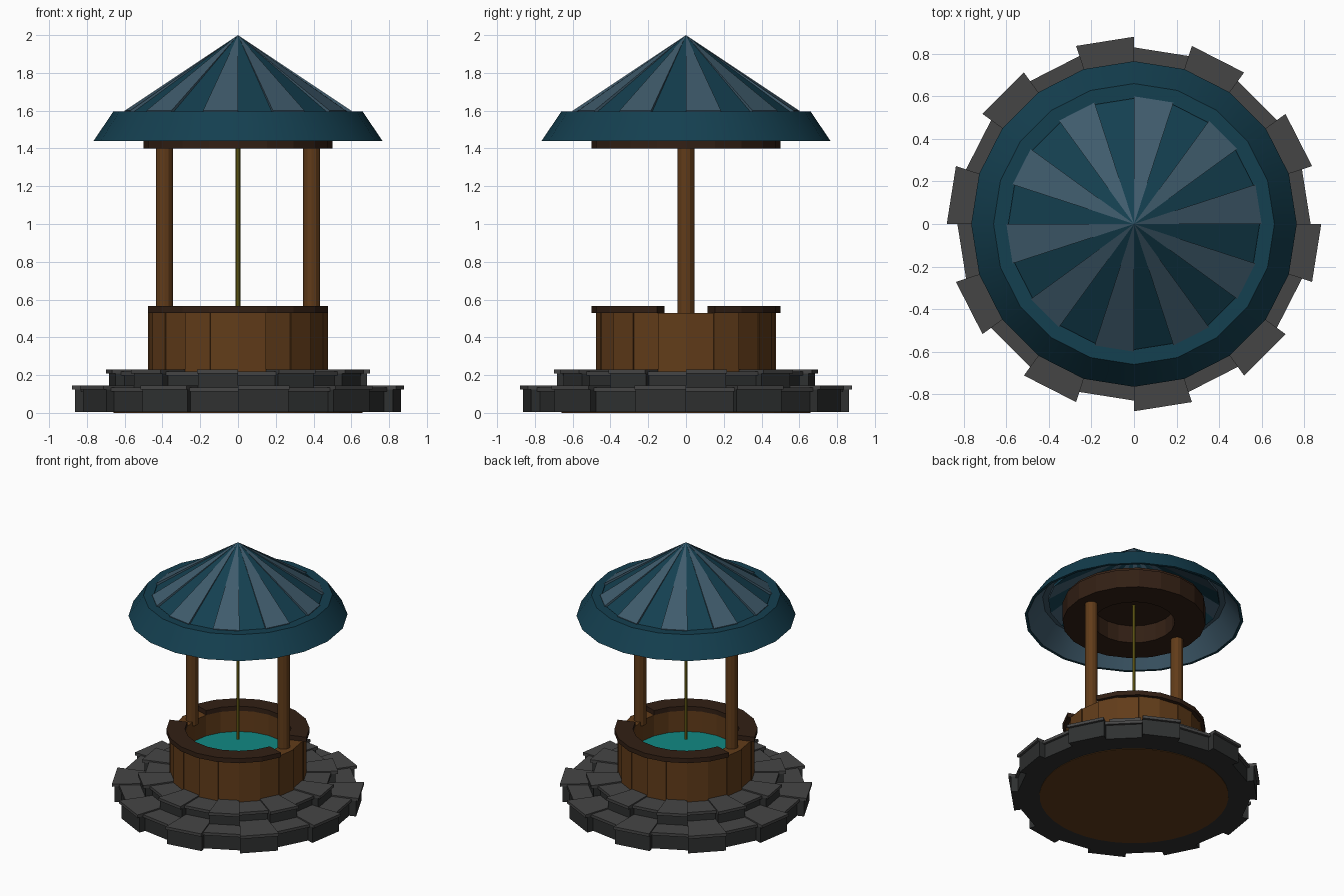
import bpy, bmesh, math

if "Cube" in bpy.data.objects:
    bpy.data.objects.remove(bpy.data.objects["Cube"])

N = 20
STEP = math.tau / N


def material(name, rgb):
    m = bpy.data.materials.new(name)
    m.diffuse_color = (*rgb, 1)
    m.use_nodes = True
    m.node_tree.nodes["Principled BSDF"].inputs["Base Color"].default_value = m.diffuse_color
    return m


WOOD = material("wood", (0.12, 0.045, 0.01))
DARK_WOOD = material("dark_wood", (0.032, 0.014, 0.007))
STONE = material("stone", (0.028, 0.03, 0.03))
STONE_TOP = material("stone_top", (0.06, 0.06, 0.06))
ROOF_DARK = material("roof_dark", (0.007, 0.05, 0.08))
ROOF_LIGHT = material("roof_light", (0.05, 0.105, 0.15))
WATER = material("water", (0.006, 0.25, 0.23))
ROPE = material("rope", (0.17, 0.14, 0.01))


def finish(name, bm, mats):
    bmesh.ops.recalc_face_normals(bm, faces=bm.faces)
    me = bpy.data.meshes.new(name)
    bm.to_mesh(me)
    bm.free()
    for m in mats:
        me.materials.append(m)
    ob = bpy.data.objects.new(name, me)
    bpy.context.collection.objects.link(ob)
    return ob


def sweep(bm, profile, first, count, closed=False, mat=0):
    """Sweep a closed (r, z) profile over `count` segments from segment `first`."""
    steps = count if closed else count + 1
    rings = []
    for i in range(steps):
        a = (first + i) * STEP
        rings.append([bm.verts.new((r * math.cos(a), r * math.sin(a), z)) for r, z in profile])
    n = len(profile)
    for i in range(count):
        a, b = rings[i], rings[(i + 1) % steps]
        for j in range(n):
            k = (j + 1) % n
            bm.faces.new((a[j], b[j], b[k], a[k])).material_index = mat
    if not closed:
        bm.faces.new(rings[0]).material_index = mat
        bm.faces.new(rings[-1]).material_index = mat


def box(r0, r1, z0, z1):
    return [(r0, z0), (r1, z0), (r1, z1), (r0, z1)]


def cylinder(name, r, z0, z1, sides, mat, x=0):
    bm = bmesh.new()
    bmesh.ops.create_cone(bm, cap_ends=True, segments=sides, radius1=r, radius2=r, depth=z1 - z0)
    bmesh.ops.translate(bm, verts=bm.verts, vec=(x, 0, (z0 + z1) / 2))
    return finish(name, bm, [mat])


# Two tiers of stones, alternately proud and set back, with overhanging caps
def stone_tier(name, inner, outer, z0, z1, parity):
    bm = bmesh.new()
    for k in range(N):
        proud = k % 2 == parity
        r = outer if proud else outer - 0.05
        top = z1 if proud else z1 - 0.01
        sweep(bm, box(inner, r - 0.018, z0, top - 0.022), k, 1)
        sweep(bm, box(inner, r, top - 0.022, top), k, 1, mat=1)
    finish(name, bm, [STONE, STONE_TOP])


stone_tier("lower_stones", 0.58, 0.88, 0.004, 0.145, 1)
stone_tier("upper_stones", 0.44, 0.70, 0.12, 0.23, 0)
cylinder("floor", 0.66, 0, 0.02, 40, WOOD)

# Wall of planks
bm = bmesh.new()
for k in range(N):
    sweep(bm, box(0.37, 0.477 if k % 2 else 0.47, 0.02, 0.53), k, 1)
finish("plank_wall", bm, [WOOD])

# Ledge in two arcs, open at the posts
bm = bmesh.new()
for first in (1, 11):
    sweep(bm, box(0.37, 0.5, 0.53, 0.565), first, 8)
finish("ledge", bm, [DARK_WOOD])

# Water, rope and posts
cylinder("water", 0.375, 0.34, 0.37, N, WATER)
cylinder("rope", 0.012, 0.485, 1.54, 8, ROPE)
for side, x in (("left", -0.39), ("right", 0.39)):
    cylinder(side + "_post", 0.045, 0.5, 1.42, 12, WOOD, x)

# Ceiling ring with closed recess
bm = bmesh.new()
sweep(bm, box(0.285, 0.5, 1.4, 1.54), 0, N, closed=True)
finish("ceiling_ring", bm, [DARK_WOOD])
cylinder("ceiling_lid", 0.49, 1.535, 1.56, N, DARK_WOOD)

# Roof brim and its lighter lining
bm = bmesh.new()
sweep(bm, [(0.59, 1.595), (0.66, 1.595), (0.765, 1.44), (0.745, 1.44), (0.64, 1.58), (0.59, 1.58)],
      0, N, closed=True)
for f in bm.faces:
    f.normal_update()
    rs = [math.hypot(v.co.x, v.co.y) for v in f.verts]
    if max(rs) < 0.75 and max(v.co.z for v in f.verts) < 1.59:
        f.material_index = 1
brim = finish("roof_brim", bm, [ROOF_DARK, ROOF_LIGHT])
bpy.context.view_layer.objects.active = brim
brim.select_set(True)
bpy.ops.object.shade_smooth_by_angle(angle=math.radians(30))

# Cone of alternating panels, light ones slightly raised
bm = bmesh.new()
for k in range(N):
    light = k % 2 == 0
    base = 1.6 if light else 1.58
    a, b = k * STEP, (k + 1) * STEP
    lower = [bm.verts.new((0.6 * math.cos(t), 0.6 * math.sin(t), base)) for t in (a, b)]
    under = [bm.verts.new((0.6 * math.cos(t), 0.6 * math.sin(t), 1.56)) for t in (a, b)]
    top = bm.verts.new((0, 0, 2.0))
    inner = bm.verts.new((0, 0, 1.96))
    for vs in ((*lower, top), (*under, inner), (*lower, *reversed(under)),
               (lower[0], top, inner, under[0]), (lower[1], top, inner, under[1])):
        bm.faces.new(vs).material_index = int(light)
finish("roof_cone", bm, [ROOF_DARK, ROOF_LIGHT])
